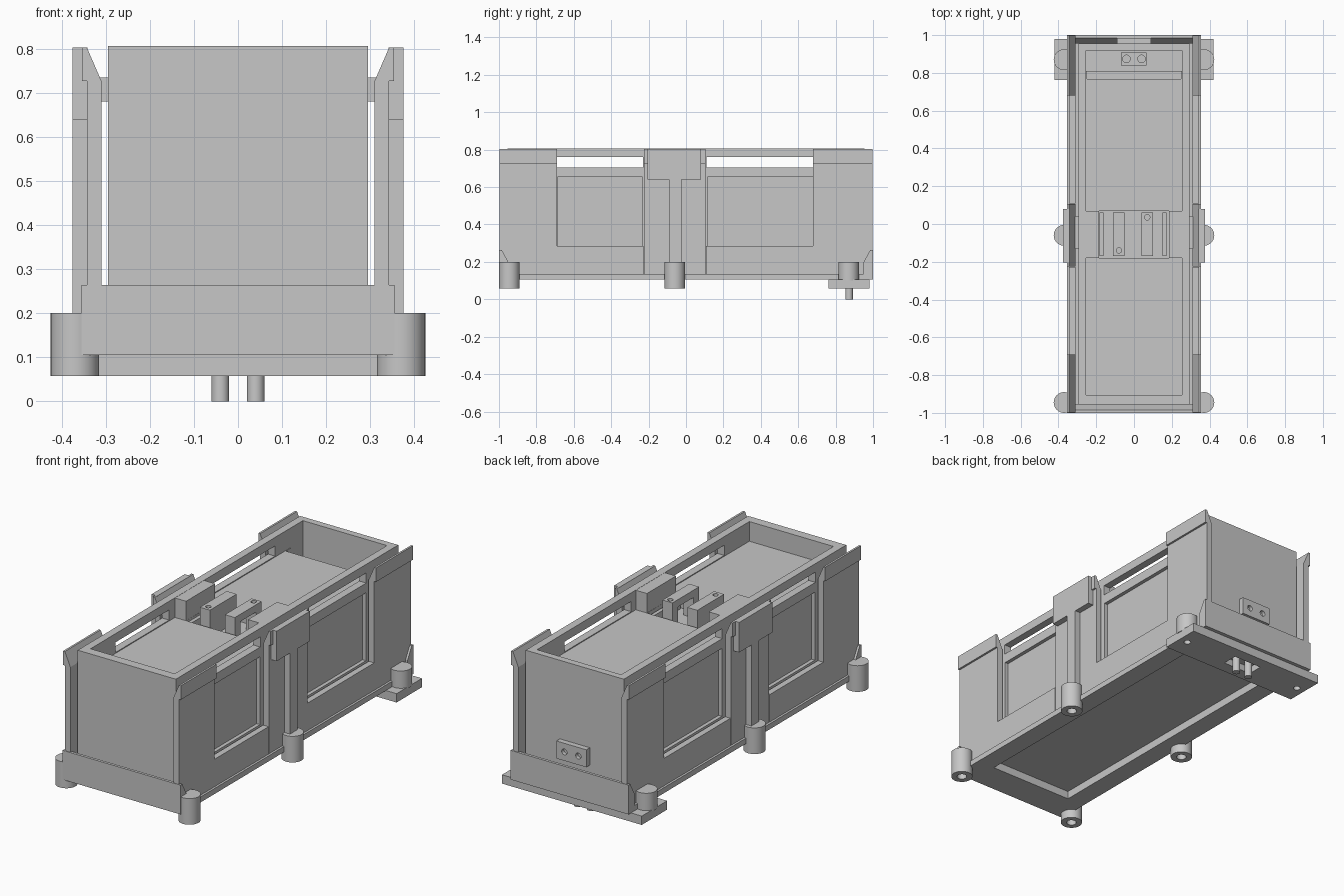
import bpy, bmesh, math
from mathutils import Matrix

if "Cube" in bpy.data.objects:
    bpy.data.objects.remove(bpy.data.objects["Cube"])

grey = bpy.data.materials.new("plain_grey")
grey.diffuse_color = (0.57, 0.57, 0.57, 1)
grey.use_nodes = True
grey.node_tree.nodes["Principled BSDF"].inputs["Base Color"].default_value = grey.diffuse_color


def finish(name, bm):
    bmesh.ops.recalc_face_normals(bm, faces=bm.faces)
    mesh = bpy.data.meshes.new(name)
    bm.to_mesh(mesh)
    bm.free()
    mesh.materials.append(grey)
    ob = bpy.data.objects.new(name, mesh)
    bpy.context.collection.objects.link(ob)
    return ob


def box(name, x, y, z):
    bm = bmesh.new()
    bmesh.ops.create_cube(bm, size=1)
    for v in bm.verts:
        v.co = [(r[0] + r[1]) / 2 + c * (r[1] - r[0]) for r, c in zip((x, y, z), v.co)]
    return finish(name, bm)


def side_box(name, s, x, y, z):
    return box(name, sorted((s * x[0], s * x[1])), y, z)


def cylinder(name, x, y, z, r, axis="Z", sides=32):
    """Cylinder along z (z is a range) or along y (y is a range)."""
    span = z if axis == "Z" else y
    mid = (span[0] + span[1]) / 2
    place = Matrix.Translation((x, y, mid) if axis == "Z" else (x, mid, z))
    if axis == "Y":
        place = place @ Matrix.Rotation(math.pi / 2, 4, "X")
    bm = bmesh.new()
    bmesh.ops.create_cone(bm, cap_ends=True, segments=sides, radius1=r, radius2=r,
                          depth=span[1] - span[0], matrix=place)
    for f in bm.faces:
        f.smooth = len(f.verts) == 4
    for e in bm.edges:
        e.smooth = all(len(f.verts) == 4 for f in e.link_faces)
    return finish(name, bm)


def prism(name, points, start, offset):
    """Extrude a closed outline; start maps an outline point to 3D."""
    bm = bmesh.new()
    face = bm.faces.new([bm.verts.new(start(a, b)) for a, b in points])
    new = bmesh.ops.extrude_face_region(bm, geom=[face])["geom"]
    bmesh.ops.translate(bm, vec=offset, verts=[v for v in new if isinstance(v, bmesh.types.BMVert)])
    return finish(name, bm)


def cut(target, cutters):
    for c in cutters:
        m = target.modifiers.new("cut", "BOOLEAN")
        m.operation, m.solver, m.object = "DIFFERENCE", "EXACT", c
        c.hide_render = True
        c.hide_viewport = True


bays = [(-0.69, -0.23), (0.11, 0.68)]

# Underside recess shared by the base and the box
underside = box("underside_cutter", (-0.25, 0.25), (-0.83, 0.75), (0.0, 0.148))

# Inner box: open top, slots below the rim, recessed side panels, rear well
body = box("inner_box", (-0.295, 0.295), (-0.955, 0.955), (0.12, 0.807))
cuts = [underside,
        box("pocket_cutter", (-0.253, 0.253), (-0.905, 0.86), (0.70, 0.9)),
        box("centre_cutter", (-0.185, 0.185), (-0.18, 0.07), (0.64, 0.9)),
        box("ledge_cutter", (-0.25, 0.25), (0.767, 0.83), (0.66, 0.88)),
        box("well_cutter", (-0.253, 0.253), (0.81, 0.918), (0.2, 0.92))]
for y0, y1 in bays:
    cuts.append(box("slot_cutter", (-0.5, 0.5), (y0, y1), (0.705, 0.76)))
    for s in (-1, 1):
        cuts.append(side_box("panel_cutter", s, (0.275, 0.5), (y0 + 0.004, y1 - 0.002), (0.284, 0.653)))
cut(body, cuts)

# Base slab
base = box("base_slab", (-0.355, 0.355), (-0.995, 0.995), (0.105, 0.135))
cut(base, [underside])

# End bands with a sloped inner lip
for s, label in ((-1, "front"), (1, "rear")):
    prism(label + "_band", [(1.0, 0.105), (1.0, 0.264), (0.985, 0.264), (0.955, 0.2), (0.955, 0.105)],
          lambda a, b: (-0.355, s * a, b), (0.71, 0, 0))

wall = [(0.31, 0.13), (0.343, 0.13), (0.343, 0.727), (0.354, 0.727),
        (0.354, 0.803), (0.343, 0.803), (0.31, 0.727)]
gusset = [(0.995, 0.135), (0.995, 0.264), (0.985, 0.264), (0.95, 0.2), (0.95, 0.135)]
for s, side in ((-1, "left"), (1, "right")):
    # Tall wall sections with flared tops
    for y0, y1 in ((-0.997, -0.69), (-0.225, 0.105), (0.68, 0.997)):
        prism(side + "_wall", wall, lambda a, b: (s * a, y0, b), (0, y1 - y0, 0))
    # Low wall sections under the bays
    for y0, y1 in bays:
        side_box(side + "_sill", s, (0.31, 0.343), (y0 - 0.002, y1 + 0.002), (0.13, 0.284))
    # Corner gussets
    for e in (-1, 1):
        prism(side + "_gusset", gusset, lambda a, b: (s * 0.343, e * a, b), (s * 0.012, 0, 0))
    # Centre clamp, column and link to the box
    side_box(side + "_clamp", s, (0.342, 0.376), (-0.205, 0.08), (0.64, 0.803))
    side_box(side + "_column", s, (0.34, 0.376), (-0.09, -0.025), (0.19, 0.65))
    side_box(side + "_link", s, (0.29, 0.315), (-0.13, 0.04), (0.68, 0.735))
    side_box(side + "_rim_block", s, (0.186, 0.256), (-0.18, 0.07), (0.69, 0.806))
    # Feet, with a socket underneath where no plate covers them
    for y in (-0.945, -0.06, 0.87):
        rear = y > 0.5
        foot = cylinder(side + "_foot", s * 0.37, y, (0.10 if rear else 0.058, 0.2), 0.055)
        if not rear:
            cut(foot, [cylinder("socket_cutter", s * 0.37, y, (0.0, 0.1), 0.025)])

# Rear plate with screw holes and a connector opening
plate = box("rear_plate", (-0.42, 0.42), (0.762, 0.98), (0.058, 0.106))
cut(plate, [box("opening_cutter", (-0.085, 0.085), (0.83, 0.915), (0.0, 0.095))]
    + [cylinder("screw_cutter", s * 0.37, 0.87, (0.0, 0.09), 0.018) for s in (-1, 1)])
for s in (-1, 1):
    cylinder("contact_pin", s * 0.04, 0.872, (0.0, 0.1), 0.02)

# Connector block in the rear well
plug = box("well_connector", (-0.07, 0.065), (0.84, 0.908), (0.19, 0.3))
cut(plug, [cylinder("plug_cutter", s * 0.04, 0.874, (0.26, 0.4), 0.02) for s in (-1, 1)])

# Connector block on the rear face
socket = box("rear_connector", (-0.09, 0.09), (0.95, 0.985), (0.285, 0.38))
cut(socket, [cylinder("hole_cutter", s * 0.042, (0.965, 1.1), 0.333, 0.016, "Y") for s in (-1, 1)])

# Two brackets in the centre recess: one solid, one bridge shaped
solid = box("solid_bracket", (-0.11, -0.05), (-0.17, 0.06), (0.63, 0.79))
cut(solid, [cylinder("bolt_cutter", -0.08, -0.14, (0.75, 0.9), 0.014)])
bridge = box("bridge_bracket", (0.04, 0.10), (-0.17, 0.06), (0.63, 0.79))
cut(bridge, [box("arch_cutter", (0.0, 0.2), (-0.12, 0.01), (0.6, 0.75)),
             cylinder("bolt_cutter", 0.07, 0.035, (0.75, 0.9), 0.014)])
for x in (-0.172, 0.162):
    box("recess_rib", (x - 0.01, x + 0.01), (-0.17, 0.06), (0.63, 0.69))
